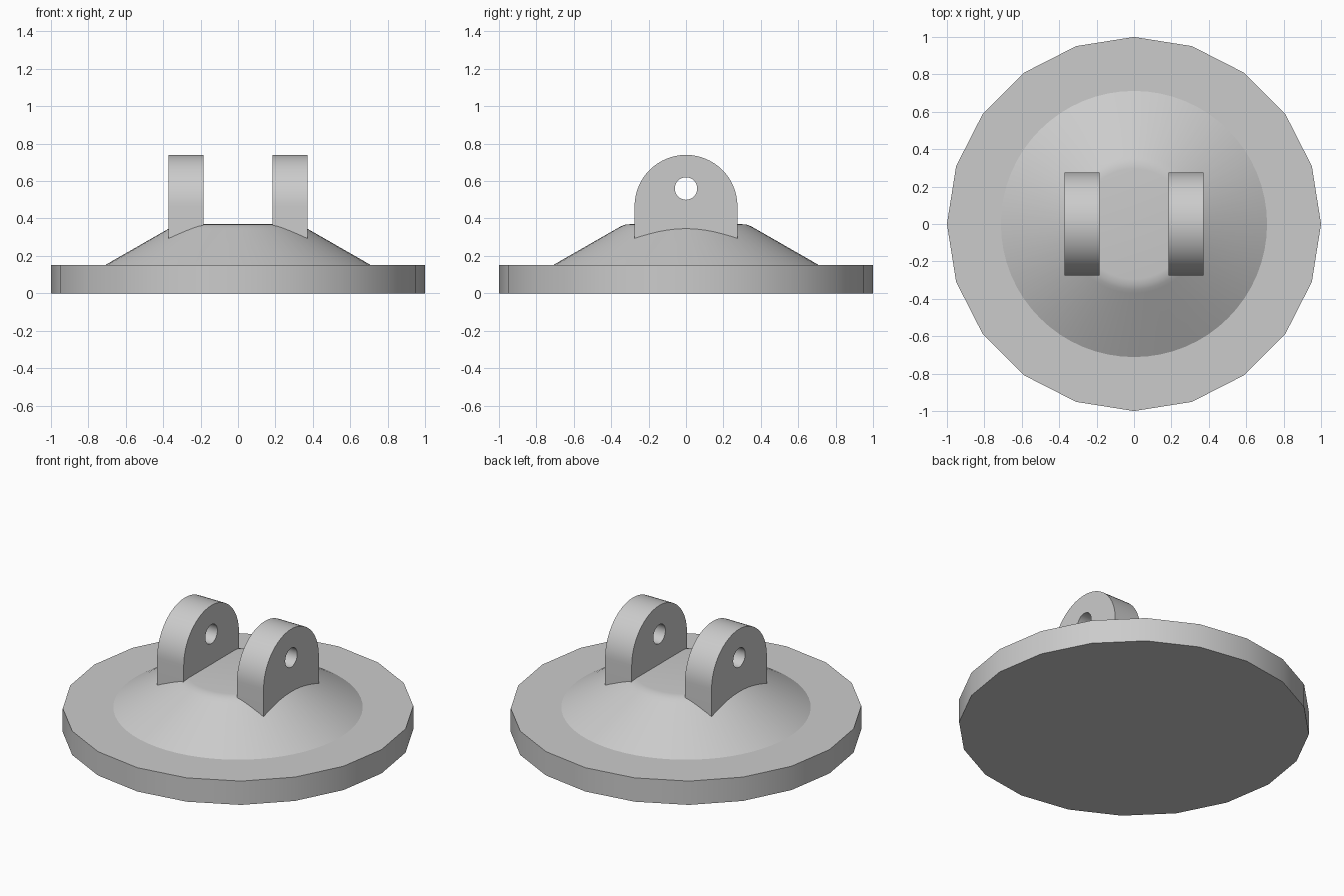
import bpy, bmesh, math
from mathutils import Matrix

cube = bpy.data.objects.get("Cube")
if cube:
    bpy.data.objects.remove(cube, do_unlink=True)

grey = bpy.data.materials.new("plain grey")
grey.use_nodes = True
colour = (0.6, 0.6, 0.6, 1)
grey.diffuse_color = colour
grey.node_tree.nodes["Principled BSDF"].inputs["Base Color"].default_value = colour


def add_object(name, bm, angle):
    bmesh.ops.recalc_face_normals(bm, faces=bm.faces)
    mesh = bpy.data.meshes.new(name)
    bm.to_mesh(mesh)
    bm.free()
    mesh.materials.append(grey)
    obj = bpy.data.objects.new(name, mesh)
    bpy.context.collection.objects.link(obj)
    bpy.ops.object.select_all(action="DESELECT")
    obj.select_set(True)
    bpy.context.view_layer.objects.active = obj
    bpy.ops.object.shade_smooth_by_angle(angle=math.radians(angle))
    return obj


def turned(name, profile, sides, angle):
    """Stack of rings (radius, height), capped at both ends."""
    bm = bmesh.new()
    rings = []
    for r, z in profile:
        rings.append([bm.verts.new((r * math.cos(a), r * math.sin(a), z))
                      for a in (math.tau * i / sides for i in range(sides))])
    for low, high in zip(rings, rings[1:]):
        for i in range(sides):
            j = (i + 1) % sides
            bm.faces.new((low[i], low[j], high[j], high[i]))
    bm.faces.new(rings[0])
    bm.faces.new(rings[-1])
    return add_object(name, bm, angle)


def arc(cy, radius, start, end, steps):
    return [(radius * math.cos(a), cy + radius * math.sin(a))
            for a in (start + (end - start) * i / steps for i in range(steps + 1))]


def lug(name, x):
    """Round-topped plate with a pin hole, drawn in (y, z) and extruded along x."""
    half_width, foot = 0.275, 0.27
    outline = [(-half_width, foot), (half_width, foot)]
    outline += arc(0.465, half_width, 0, math.pi, 32)
    hole = arc(0.56, 0.06, 0, math.tau, 32)[:-1]
    curve = bpy.data.curves.new(name + "_outline", "CURVE")
    curve.dimensions = "2D"
    curve.fill_mode = "BOTH"
    curve.extrude = 0.0925
    for points in (outline, hole):
        spline = curve.splines.new("POLY")
        spline.points.add(len(points) - 1)
        for p, (u, v) in zip(spline.points, points):
            p.co = (u, v, 0, 1)
        spline.use_cyclic_u = True
    helper = bpy.data.objects.new(name + "_outline", curve)
    mesh = bpy.data.meshes.new_from_object(helper)
    bm = bmesh.new()
    bm.from_mesh(mesh)
    bpy.data.objects.remove(helper)
    bpy.data.meshes.remove(mesh)
    bpy.data.curves.remove(curve)
    bmesh.ops.remove_doubles(bm, verts=bm.verts, dist=0.0005)
    # Stand the plate up: drawing x, y, z become model y, z, x
    bm.transform(Matrix(((0, 0, 1, x), (1, 0, 0, 0), (0, 1, 0, 0), (0, 0, 0, 1))))
    return add_object(name, bm, 30)


# Flat base plate with twenty sides
turned("base_plate", [(1, 0), (1, 0.15)], 20, 30)

# Conical hub with a softened shoulder
turned("conical_hub", [(0.715, 0.148), (0.37, 0.346), (0.35, 0.357),
                       (0.325, 0.367), (0.295, 0.37)], 64, 25)

# Pair of pin lugs
lug("left_lug", 0.278)
lug("right_lug", -0.278)
